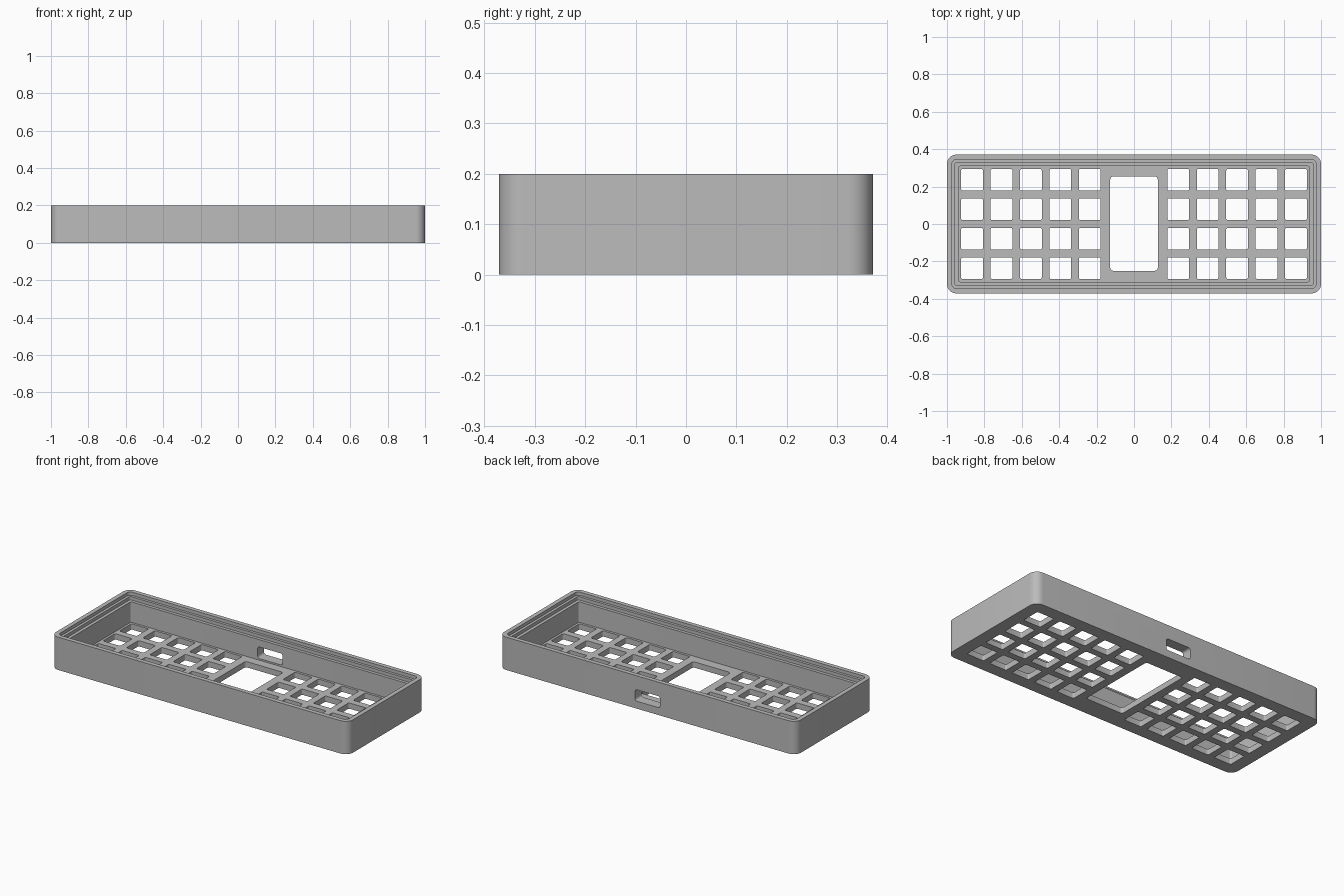
import bpy, bmesh, math

if "Cube" in bpy.data.objects:
    bpy.data.objects.remove(bpy.data.objects["Cube"])

HALF_X, HALF_Y, HEIGHT, FLOOR = 1.0, 0.371, 0.2, 0.035
PITCH, KEY = 0.1575, 0.116


def rounded_rect(hx, hy, r, seg=8):
    """Outline of a rounded rectangle, counter-clockwise."""
    pts = []
    for i, (sx, sy) in enumerate([(1, 1), (-1, 1), (-1, -1), (1, -1)]):
        for k in range(seg + 1):
            a = math.pi / 2 * (i + k / seg)
            pts.append((sx * (hx - r) + r * math.cos(a),
                        sy * (hy - r) + r * math.sin(a)))
    return pts


def loft(bm, rings):
    """Skin a closed solid through rings of equal point count."""
    loops = [[bm.verts.new(p) for p in ring] for ring in rings]
    for a, b in zip(loops, loops[1:]):
        n = len(a)
        for i in range(n):
            j = (i + 1) % n
            bm.faces.new((a[i], a[j], b[j], b[i]))
    bm.faces.new(list(reversed(loops[0])))
    bm.faces.new(loops[-1])


def finish(bm, name):
    bmesh.ops.recalc_face_normals(bm, faces=bm.faces)
    me = bpy.data.meshes.new(name)
    bm.to_mesh(me)
    bm.free()
    ob = bpy.data.objects.new(name, me)
    bpy.context.collection.objects.link(ob)
    return ob


# Case tray: outer wall, stepped lid seat in the rim, inner wall, floor
bm = bmesh.new()
profile = [(0, 0), (0, HEIGHT), (0.027, HEIGHT), (0.027, 0.18), (0.043, 0.18),
           (0.043, 0.16), (0.062, 0.16), (0.062, FLOOR)]  # (inset, height)
loft(bm, [[(x, y, z) for x, y in
           rounded_rect(HALF_X - d, HALF_Y - d, max(0.05 - d, 0.01))]
          for d, z in profile])
case = finish(bm, "keyboard_case")

# Cutters: key holes, centre window, rear cable port
bm = bmesh.new()


def floor_hole(cx, cy, hx, hy, r):
    loft(bm, [[(cx + x, cy + y, z) for x, y in rounded_rect(hx, hy, r, 4)]
              for z in (-0.05, FLOOR + 0.03)])


for side in (-1, 1):
    for col in range(5):
        for row in range(4):
            floor_hole(side * (0.236 + col * PITCH), (row - 1.5) * PITCH,
                       KEY / 2, KEY / 2, 0.008)
floor_hole(0, 0.002, 0.127, 0.252, 0.015)
loft(bm, [[(x, y, 0.08 + z) for x, z in rounded_rect(0.085, 0.035, 0.015, 4)]
          for y in (0.25, 0.45)])
cutter = finish(bm, "hole_cutter")
cutter.hide_render = True

# Cut the openings and remove the helper
mod = case.modifiers.new("openings", 'BOOLEAN')
mod.operation = 'DIFFERENCE'
mod.solver = 'EXACT'
mod.object = cutter
bpy.context.view_layer.objects.active = case
case.select_set(True)
bpy.ops.object.modifier_apply(modifier=mod.name)
bpy.data.objects.remove(cutter)

# Single grey finish, smooth corners with sharp edges
grey = bpy.data.materials.new("plain_grey")
grey.diffuse_color = (0.5, 0.5, 0.5, 1)
grey.use_nodes = True
grey.node_tree.nodes["Principled BSDF"].inputs["Base Color"].default_value = grey.diffuse_color
case.data.materials.clear()
case.data.materials.append(grey)
for p in case.data.polygons:
    p.material_index = 0
case.select_set(True)
bpy.ops.object.shade_smooth_by_angle(angle=math.radians(30))
